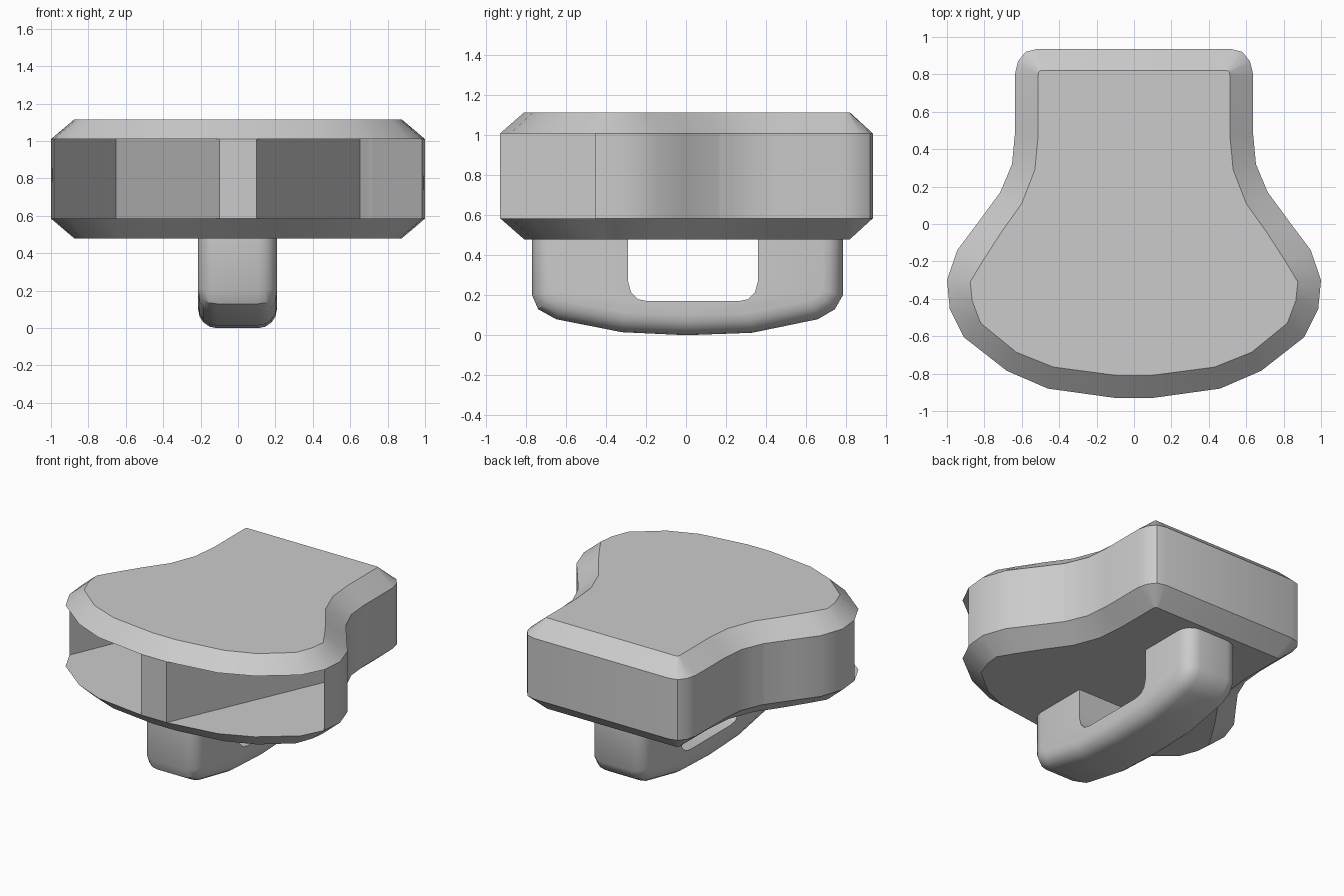
import bpy, bmesh, math

if "Cube" in bpy.data.objects:
    bpy.data.objects.remove(bpy.data.objects["Cube"])

# Right half of the plate outline, front to back: wide outer rim and inset face
OUTER = [(.10, -.93), (.46, -.88), (.68, -.785), (.91, -.605), (.985, -.455),
         (1, -.3), (.945, -.14), (.84, .0), (.715, .17), (.652, .32),
         (.637, .48), (.637, .8), (.62, .87), (.58, .92), (.52, .935)]
INNER = [(.09, -.81), (.43, -.765), (.63, -.685), (.82, -.53), (.865, -.41),
         (.876, -.31), (.81, -.2), (.71, -.045), (.6, .11), (.53, .29),
         (.512, .48), (.512, .8), (.51, .812), (.5, .82), (.49, .82)]
# The wall folds inward in a deep notch on both sides of the front tab
WALL = [OUTER[0], (.652, .318)] + OUTER[4:]


def full(half):
    return half + [(-x, y) for x, y in reversed(half)]


def finish(name, bm):
    bmesh.ops.recalc_face_normals(bm, faces=bm.faces)
    mesh = bpy.data.meshes.new(name)
    bm.to_mesh(mesh)
    bm.free()
    ob = bpy.data.objects.new(name, mesh)
    bpy.context.collection.objects.link(ob)
    bpy.ops.object.select_all(action='DESELECT')
    ob.select_set(True)
    bpy.context.view_layer.objects.active = ob
    bpy.ops.object.shade_smooth_by_angle(angle=math.radians(30))
    return ob


def loft(name, rings, caps=True):
    """Join (half outline, height) rings into a solid or an open strip."""
    bm = bmesh.new()
    loops = [[bm.verts.new((x, y, z)) for x, y in full(h)] for h, z in rings]
    for a, b in zip(loops, loops[1:]):
        for i in range(len(a)):
            j = (i + 1) % len(a)
            bm.faces.new((a[i], a[j], b[j], b[i]))
    if caps:
        bm.faces.new(loops[0])
        bm.faces.new(loops[-1])
    return finish(name, bm)


# Chamfered plate: lower slab, notched wall, upper slab
loft("lower_plate", [(INNER, .48), (OUTER, .585)])
loft("plate_wall", [(WALL, .585), (WALL, 1.01)], caps=False)
loft("upper_plate", [(OUTER, 1.01), (INNER, 1.115)])

# Loop underneath: U profile in the y-z plane, outer edges rounded
outer = [(-.77, .49), (-.77, .2), (-.74, .13), (-.65, .08), (-.32, .015),
         (0, 0), (.33, .012), (.66, .08), (.745, .13), (.785, .2), (.785, .49)]
window = [(.36, .49), (.36, .27), (.345, .215), (.31, .18), (.26, .17),
          (-.19, .17), (-.24, .18), (-.275, .215), (-.29, .27), (-.29, .49)]
bm = bmesh.new()
sides = [[bm.verts.new((x, y, z)) for y, z in outer + window] for x in (-.213, .208)]
a, b = sides
n = len(a)
bm.faces.new(a)
bm.faces.new(b)
for i in range(n):
    j = (i + 1) % n
    bm.faces.new((a[i], a[j], b[j], b[i]))
bmesh.ops.recalc_face_normals(bm, faces=bm.faces)
rim = [bm.edges.get((s[i], s[i + 1])) for s in sides for i in range(len(outer) - 1)]
bmesh.ops.bevel(bm, geom=rim, offset=.1, segments=4, profile=.5,
                affect='EDGES', clamp_overlap=False)
finish("loop_handle", bm)
